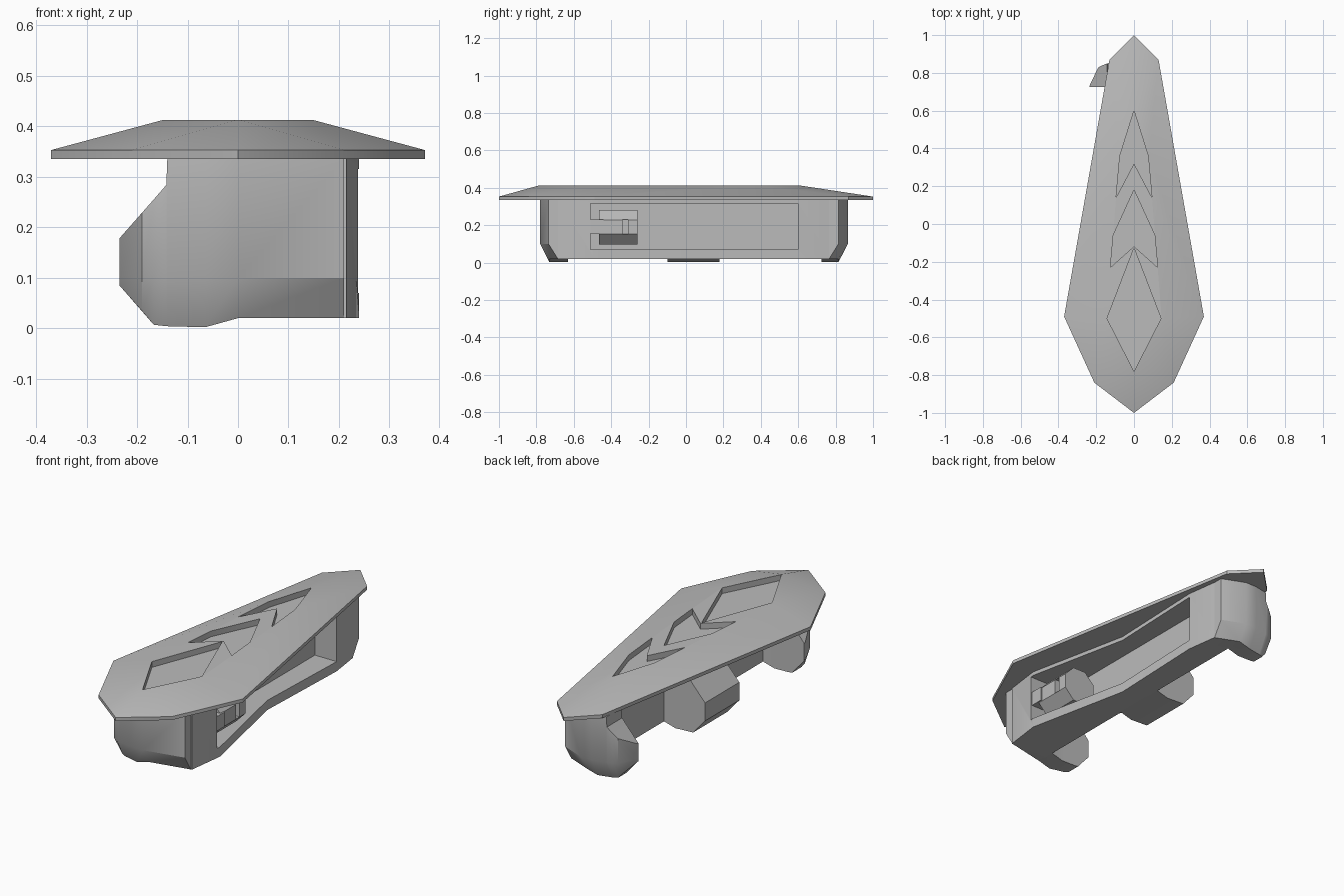
import bpy, bmesh, math
from mathutils import Vector

cube = bpy.data.objects.get("Cube")
if cube:
    bpy.data.objects.remove(cube, do_unlink=True)

grey = bpy.data.materials.new("plain grey")
grey.use_nodes = True
colour = (0.5, 0.5, 0.5, 1)
grey.diffuse_color = colour
grey.node_tree.nodes["Principled BSDF"].inputs["Base Color"].default_value = colour


def finish(name, bm):
    bmesh.ops.recalc_face_normals(bm, faces=bm.faces)
    me = bpy.data.meshes.new(name)
    bm.to_mesh(me)
    bm.free()
    me.materials.append(grey)
    ob = bpy.data.objects.new(name, me)
    bpy.context.collection.objects.link(ob)
    return ob


def loft(name, rings):
    """Skin a list of equal-length point rings and cap both ends."""
    bm = bmesh.new()
    loops = [[bm.verts.new(p) for p in r] for r in rings]
    n = len(loops[0])
    for a, b in zip(loops, loops[1:]):
        for i in range(n):
            j = (i + 1) % n
            bm.faces.new((a[i], a[j], b[j], b[i]))
    bm.faces.new(loops[0])
    bm.faces.new(loops[-1])
    return finish(name, bm)


def prism_z(name, plan, z0, z1):
    return loft(name, [[(x, y, z) for x, y in plan] for z in (z0, z1)])


def prism_y(name, profile, y0, y1):
    return loft(name, [[(x, y, z) for x, z in profile] for y in (y0, y1)])


def box(name, x0, x1, y0, y1, z0, z1):
    return prism_z(name, [(x0, y0), (x1, y0), (x1, y1), (x0, y1)], z0, z1)


def activate(ob):
    bpy.ops.object.select_all(action='DESELECT')
    ob.select_set(True)
    bpy.context.view_layer.objects.active = ob


def cut(ob, cutter):
    cutter.hide_render = True
    m = ob.modifiers.new("cut", 'BOOLEAN')
    m.operation, m.solver, m.object = 'DIFFERENCE', 'EXACT', cutter
    activate(ob)
    bpy.ops.object.modifier_apply(modifier=m.name)
    bpy.data.objects.remove(cutter, do_unlink=True)


def mirrored(half):
    """Close a right-hand outline that starts and ends on x = 0."""
    return half + [(-x, y) for x, y in half[-2:0:-1]]


# Top plate: thin rim rising to a raised flat centre
rim = mirrored([(0, -1), (.21, -.84), (.37, -.49), (.13, .87), (0, 1)])
crown = mirrored([(0, -.785), (.147, -.5), (.127, -.2), (.097, .16), (.078, .36), (0, .605)])
bm = bmesh.new()
for outline, z in ((rim, .335), (rim, .353), (crown, .413)):
    for x, y in outline:
        bm.verts.new((x, y, z))
bmesh.ops.convex_hull(bm, input=bm.verts)
bmesh.ops.dissolve_limit(bm, angle_limit=math.radians(.5), verts=bm.verts, edges=bm.edges)
plate = finish("top_plate", bm)

# Sunken diamond and two chevrons
marks = [[(0, -.78), (.143, -.5), (0, -.128)],
         [(0, -.118), (.125, -.23), (.11, -.06), (0, .18)],
         [(0, .32), (.095, .14), (.075, .36), (0, .6)]]
for mark in marks:
    cut(plate, prism_z("mark_cutter", mirrored(mark), .383, .5))

# Waisted grip body with a deep side opening
body = prism_z("grip_body", [(0, -.685), (.215, -.685), (.24, -.49), (.125, .06),
                             (.145, .6), (.122, .765), (0, .765)], .02, .337)
cut(body, box("opening_cutter", .02, 1, -.51, .6, .07, .315))

# Middle lobe on the closed side
middle = prism_y("middle_lobe", [(.01, .336), (-.14, .336), (-.14, .285), (-.235, .178),
                                 (-.235, .085), (-.167, .007), (-.065, .002), (0, .02),
                                 (.01, .02)], -.1, .18)


# Hooked end blocks: x, inner y, outer y, bottom y, top z, chamfer z, bottom z
def end_block(name, side, stations):
    rings = []
    for x, yi, yo, yb, zt, zc, zb in stations:
        rings.append([(x, side * y, z) for y, z in
                      ((yi, zt), (yo, zt), (yo, zc), (yb, zb), (yi, zb))])
    return loft(name, rings)


def hook(yi, yo):
    return [(0, yi, yo, yo - .05, .336, .1, .02),
            (-.065, yi, yo, yo - .05, .336, .1, .002),
            (-.14, yi, yo - .015, yo - .065, .336, .1, .004),
            (-.142, yi, yo - .015, yo - .065, .284, .1, .004),
            (-.167, yi, yo - .025, yo - .075, .255, .1, .007),
            (-.19, yi, yo - .037, yo - .08, .229, .1, .034),
            (-.235, yi, yi + .008, yi + .005, .178, .1, .085)]


front = end_block("front_hook", -1, [(.21, .6, .735, .685, .336, .1, .02)] + hook(.63, .78))
rear = end_block("rear_hook", 1, [(.121, .7, .815, .765, .336, .1, .02)] + hook(.725, .865))

# Eight-sided knob inside the opening, with a slot and a tongue
octagon = [(.135 + .098 * math.cos(a), .19 + .1 * math.sin(a))
           for a in (math.radians(22.5 + 45 * i) for i in range(8))]
knob = prism_y("opening_knob", octagon, -.465, -.26)
cut(knob, box("slot_cutter", .2, .4, -.34, -.31, .153, .23))
tongue = box("knob_tongue", .06, .232, -.515, -.44, .155, .23)
stem = box("knob_stem", .01, .1, -.44, -.29, .14, .24)

# Smooth shading with crisp edges
for ob in (plate, body, middle, front, rear, knob, tongue, stem):
    activate(ob)
    bpy.ops.object.shade_smooth_by_angle(angle=math.radians(30))
